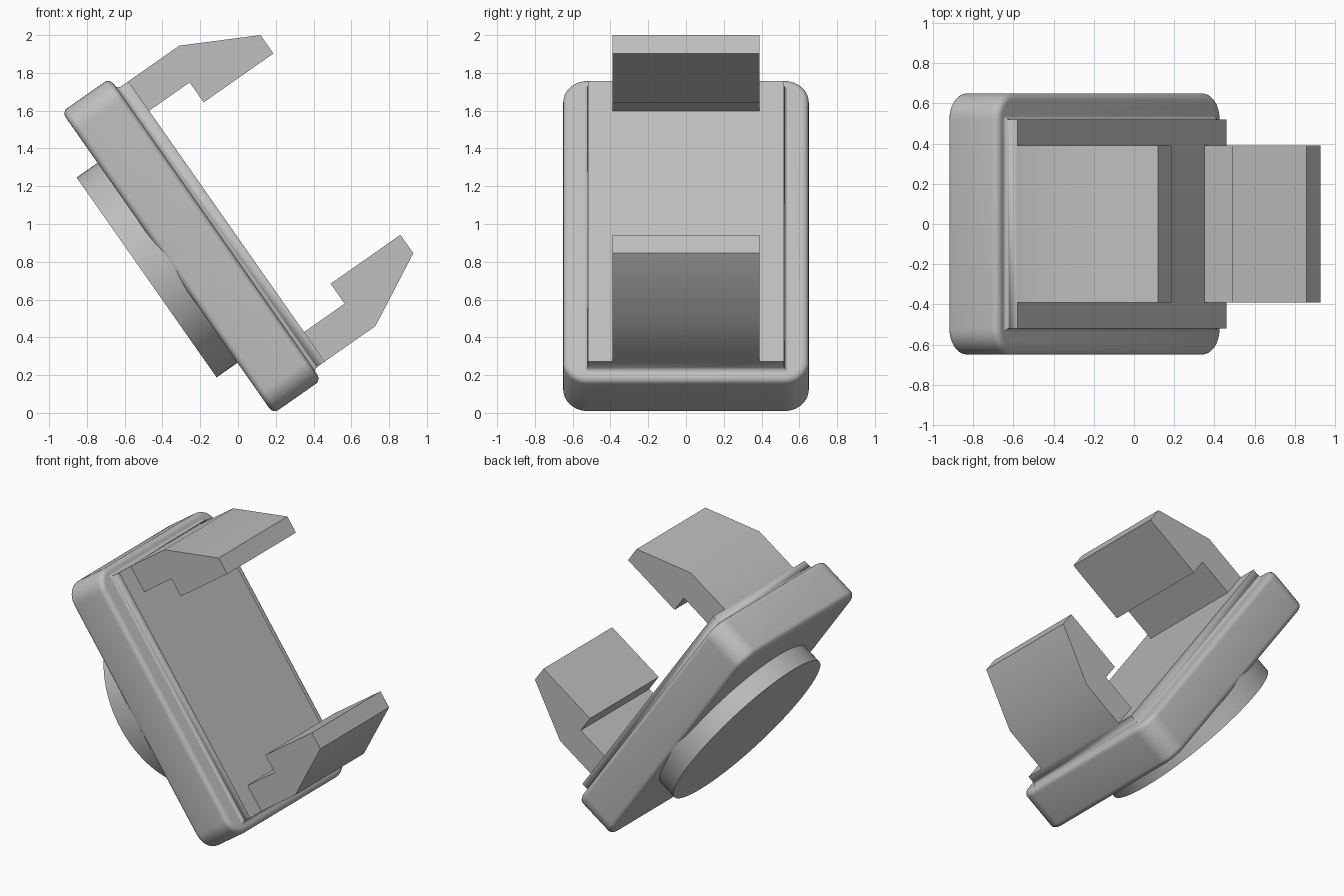
import bpy
import bmesh
from math import radians, sin, cos, pi
from mathutils import Vector, Matrix

cube = bpy.data.objects.get("Cube")
if cube:
    bpy.data.objects.remove(cube, do_unlink=True)

grey = bpy.data.materials.new("plain_grey")
grey.use_nodes = True
COLOUR = (0.52, 0.52, 0.52, 1)
grey.diffuse_color = COLOUR
grey.node_tree.nodes["Principled BSDF"].inputs["Base Color"].default_value = COLOUR

# Shared tilted frame: local x is the mount's outward normal, local z its long axis
TILT = Matrix.Rotation(radians(-35), 4, 'Y')
CENTRE = TILT @ Vector((0, 0, 0.865))


def finish(name, bm):
    bmesh.ops.remove_doubles(bm, verts=bm.verts, dist=0.0001)
    bmesh.ops.recalc_face_normals(bm, faces=bm.faces)
    mesh = bpy.data.meshes.new(name)
    bm.to_mesh(mesh)
    bm.free()
    mesh.materials.append(grey)
    obj = bpy.data.objects.new(name, mesh)
    bpy.context.collection.objects.link(obj)
    obj.matrix_world = Matrix.Translation(CENTRE) @ TILT
    bpy.ops.object.select_all(action='DESELECT')
    obj.select_set(True)
    bpy.context.view_layer.objects.active = obj
    bpy.ops.object.shade_smooth_by_angle(angle=radians(30))
    return obj


def loft(name, half_y, half_z, radius, rings, steps=10):
    """Stack rounded rectangles; each ring is (height, inset)."""
    bm = bmesh.new()
    loops = []
    for height, inset in rings:
        r = max(radius - inset, 0)
        loop = []
        for k in range(4):
            sy = 1 if k in (0, 3) else -1
            sz = 1 if k < 2 else -1
            for i in range(steps + 1):
                a = (k + i / steps) * pi / 2
                loop.append(bm.verts.new((height,
                                          sy * (half_y - inset - r) + r * cos(a),
                                          sz * (half_z - inset - r) + r * sin(a))))
        loops.append(loop)
    for low, high in zip(loops, loops[1:]):
        for i in range(len(low)):
            j = (i + 1) % len(low)
            bm.faces.new((low[i], low[j], high[j], high[i]))
    bm.faces.new(loops[0])
    bm.faces.new(loops[-1])
    return finish(name, bm)


def quarter(steps=5):
    return [i / steps * pi / 2 for i in range(steps + 1)]


# Base plate with rounded corners and edges
F = 0.035
back = [(0.15 + F - F * cos(a), F - F * sin(a)) for a in quarter()]
front = [(0.46 - F + F * sin(a), F - F * cos(a)) for a in quarter()]
loft("base_plate", 0.65, 0.975, 0.13, back + front)

# Raised panel with a hollow fillet at its foot
G = 0.025
foot = [(0.458 + G - G * cos(a), -G + G * sin(a)) for a in quarter()]
loft("raised_panel", 0.52, 0.906, 0, foot + [(0.532, 0)])

# Round pad on the back
loft("back_disc", 0.646, 0.646, 0.646, [(0.015, 0), (0.2, 0)], steps=24)

# Pair of hooked clips, mirrored along the plate
PROFILE = [(0.53, 0.906), (0.86, 0.906), (1.245, 0.705), (1.245, 0.586),
           (0.794, 0.586), (0.794, 0.715), (0.53, 0.715)]
bm = bmesh.new()
side = bm.faces.new([bm.verts.new((x, -0.39, z)) for x, z in PROFILE])
grown = bmesh.ops.extrude_face_region(bm, geom=[side])
moved = [g for g in grown["geom"] if isinstance(g, bmesh.types.BMVert)]
bmesh.ops.translate(bm, verts=moved, vec=(0, 0.78, 0))
clips = finish("hooked_clips", bm)
mirror = clips.modifiers.new("other_end", 'MIRROR')
mirror.use_axis = (False, False, True)
mirror.use_mirror_merge = False
